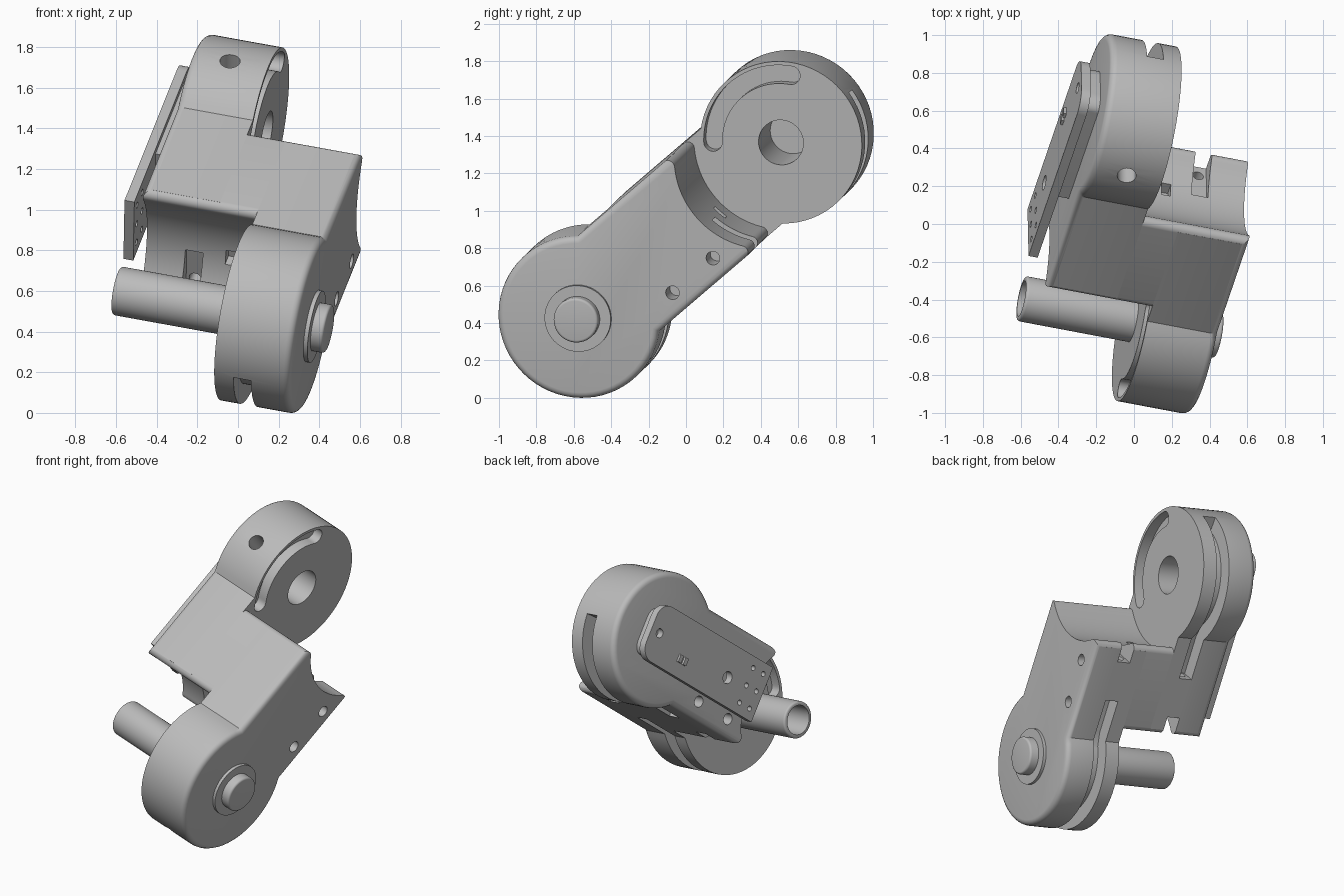
import bpy, bmesh
from math import sin, cos, pi, radians, degrees, sqrt, asin, atan2
from mathutils import Matrix, Vector

if "Cube" in bpy.data.objects:
    bpy.data.objects.remove(bpy.data.objects["Cube"])

grey = bpy.data.materials.new("plain grey")
grey.use_nodes = True
COLOUR = (0.5, 0.5, 0.5, 1)
grey.diffuse_color = COLOUR
grey.node_tree.nodes["Principled BSDF"].inputs["Base Color"].default_value = COLOUR

# Link frame: x along the pins, y along the link, z through its top
ex = Vector((0.967, -0.182, -0.175)).normalized()
ey = Vector((0.251, 0.735, 0.629))
ey = (ey - ex * ey.dot(ex)).normalized()
ez = ex.cross(ey)
POSE = Matrix.Translation((0.0675, 0.001, 0.93)) @ Matrix((ex, ey, ez)).transposed().to_4x4()

KNUCKLE, R, CUP, H = 0.665, 0.44, 0.473, 0.335   # knuckle offset, radii, half height
OUT, INN, LIP = 0.4825, 0.0975, 0.035            # knuckle faces, lip rounding


def arc(cx, cy, r, a0, a1, n=48):
    """Points on an arc, angles in degrees."""
    return [(cx + r * cos(radians(a0 + (a1 - a0) * i / n)),
             cy + r * sin(radians(a0 + (a1 - a0) * i / n))) for i in range(n + 1)]


def circle(cx, cy, r, n=32):
    return arc(cx, cy, r, 3, 363, n)[:-1]


def rect(x0, x1, y0, y1):
    return [(x0, y0), (x1, y0), (x1, y1), (x0, y1)]


def prism(name, pts, a, b, axis="x", rule=None, bevel=0.0):
    """Extrude a profile from a to b along an axis, rounding edges chosen by rule."""
    place = {"x": lambda p, t: (t, p[0], p[1]),
             "y": lambda p, t: (p[0], t, p[1]),
             "z": lambda p, t: (p[0], p[1], t)}[axis]
    bm = bmesh.new()
    lo = [bm.verts.new(place(p, a)) for p in pts]
    hi = [bm.verts.new(place(p, b)) for p in pts]
    bm.faces.new(lo)
    bm.faces.new(hi)
    for i in range(len(pts)):
        j = (i + 1) % len(pts)
        bm.faces.new((lo[i], lo[j], hi[j], hi[i]))
    bmesh.ops.recalc_face_normals(bm, faces=bm.faces)
    if bevel:
        edges = [e for e in bm.edges if rule(*(v.co for v in e.verts))]
        bmesh.ops.bevel(bm, geom=edges, offset=bevel, segments=4, profile=0.5,
                        affect="EDGES", clamp_overlap=True)
    me = bpy.data.meshes.new(name)
    bm.to_mesh(me)
    bm.free()
    me.materials.append(grey)
    ob = bpy.data.objects.new(name, me)
    bpy.context.collection.objects.link(ob)
    return ob


def cut(ob, pts, a, b, axis="x"):
    cutter = prism("cutter", pts, a, b, axis)
    mod = ob.modifiers.new("cut", "BOOLEAN")
    mod.operation, mod.solver, mod.object = "DIFFERENCE", "EXACT", cutter
    bpy.context.view_layer.objects.active = ob
    bpy.ops.object.modifier_apply(modifier=mod.name)
    bpy.data.objects.remove(cutter)


# Cupped end with rounded lips, listed from bottom to top
lip_y = KNUCKLE - sqrt((CUP + LIP) ** 2 - (H - LIP) ** 2)
mouth = degrees(asin((H - LIP) / (CUP + LIP)))
top_lip = arc(lip_y, H - LIP, LIP, degrees(atan2(LIP - H, KNUCKLE - lip_y)), 80, 6)
cup = ([(y, -z) for y, z in reversed(top_lip)]
       + arc(KNUCKLE, 0, CUP, 180 + mouth, 180 - mouth, 40)[1:-1] + top_lip)
cup_cutter = cup + [(top_lip[-1][0], 0.6), (1.5, 0.6), (1.5, -0.6), (top_lip[-1][0], -0.6)]

# Middle web with a small pocket in each cup
web_end = [(lip_y, -H)] + cup + [(lip_y, H)]
web = prism("middle_web", web_end + [(-y, -z) for y, z in web_end], -INN, INN)
for s in (1, -1):
    cut(web, rect(*sorted((s * 0.03, s * 0.08)), -0.11, -0.03), s * 0.14, s * 0.5, "y")

# Cutting profiles for the cable slot and the curved stop groove with round ends
slot = (arc(-KNUCKLE, 0, R - 0.1, 185, 310) + [(-0.36, -0.235), (-0.1, -0.235), (-0.1, -0.7)]
        + [(-1.3, -0.7), (-1.3, -0.05)])
MID, HALF, A0, A1 = 0.37, 0.05, 40, 140


def groove_end(a, a0, a1):
    return arc(-KNUCKLE + MID * cos(radians(a)), MID * sin(radians(a)), HALF, a0, a1, 12)[1:-1]


groove = (arc(-KNUCKLE, 0, MID + HALF, A0, A1) + groove_end(A1, A1, A1 + 180)
          + arc(-KNUCKLE, 0, MID - HALF, A1, A0) + groove_end(A0, A0 + 180, A0 + 360))

# Knuckle halves: round end, straight flanks, cupped far end
tip = degrees(asin(H / R))
END = 0.55
half_profile = arc(-KNUCKLE, 0, R, tip, 360 - tip) + [(END, -H), (END, H)]


def outer_rim(p, q):
    return min(p.x, q.x) > OUT - 0.001 and min(p.y, q.y) < END - 0.001


halves = []
for name in ("front_knuckle", "rear_knuckle"):
    half = prism(name, half_profile, INN, OUT, "x", outer_rim, 0.035)
    cut(half, cup_cutter, INN - 0.2, OUT + 0.2)
    cut(half, slot, 0.195, 0.285)
    cut(half, rect(0.195, 0.285, -0.6, -0.07), 0.17, 0.5, "y")
    cut(half, circle(0.24, -0.265, 0.03, 16), -0.15, 0.2, "y")
    for y in (0.114, -0.18):
        cut(half, circle(y, -0.225, 0.037, 24), 0.36, 0.6)
    cut(half, groove, INN - 0.05, INN + 0.07)
    halves.append(half)
front, rear = halves

# The rear knuckle is the same part turned round, with a bearing hole and a set screw hole
rear.data.transform(Matrix.Rotation(pi, 4, "Z"))
cut(rear, circle(KNUCKLE, 0, 0.122, 40), -0.44, 0.1)
cut(rear, circle(-0.29, KNUCKLE, 0.05, 24), 0.25, 0.6, "z")


# Hinge pin with hollow end, and its flange
def is_end(p, q):
    return abs(p.x - q.x) < 1e-5


pin = prism("hinge_pin", circle(-KNUCKLE, 0, 0.121, 48), -0.512, 0.565, "x", is_end, 0.014)
cut(pin, circle(-KNUCKLE, 0, 0.096, 40), -0.6, -0.2)
flange = prism("pin_flange", circle(-KNUCKLE, 0, 0.18, 48), 0.46, 0.503)

# Side plate with a rounded far end, its spacer and holes
r = 0.1
FAR = 0.91
plate_profile = ([(-0.21, -0.19)] + arc(FAR - r, r - 0.19, r, -90, 0, 10)
                 + arc(FAR - r, 0.19 - r, r, 0, 90, 10) + [(-0.21, 0.19)])
plate = prism("side_plate", plate_profile, -0.595, -0.545)
cut(plate, circle(0.13, -0.02, 0.04, 24), -0.7, -0.5)
cut(plate, circle(0.83, 0, 0.03, 20), -0.7, -0.5)
for y in (-0.05, -0.15):
    for z in (-0.12, 0, 0.12):
        cut(plate, circle(y, z, 0.017, 16), -0.7, -0.5)
spacer = prism("plate_spacer", [(y * 0.6 + 0.33, z * 0.84) for y, z in plate_profile], -0.55, -0.47)
tabs = [prism("plate_tab", rect(y, y + 0.03, -0.1, -0.05), -0.61, -0.59) for y in (0.52, 0.57)]

# Pose everything and shade
for ob in [web, front, rear, pin, flange, plate, spacer] + tabs:
    ob.data.transform(POSE)
    bpy.ops.object.select_all(action="DESELECT")
    ob.select_set(True)
    bpy.context.view_layer.objects.active = ob
    bpy.ops.object.shade_smooth_by_angle(angle=radians(32))
